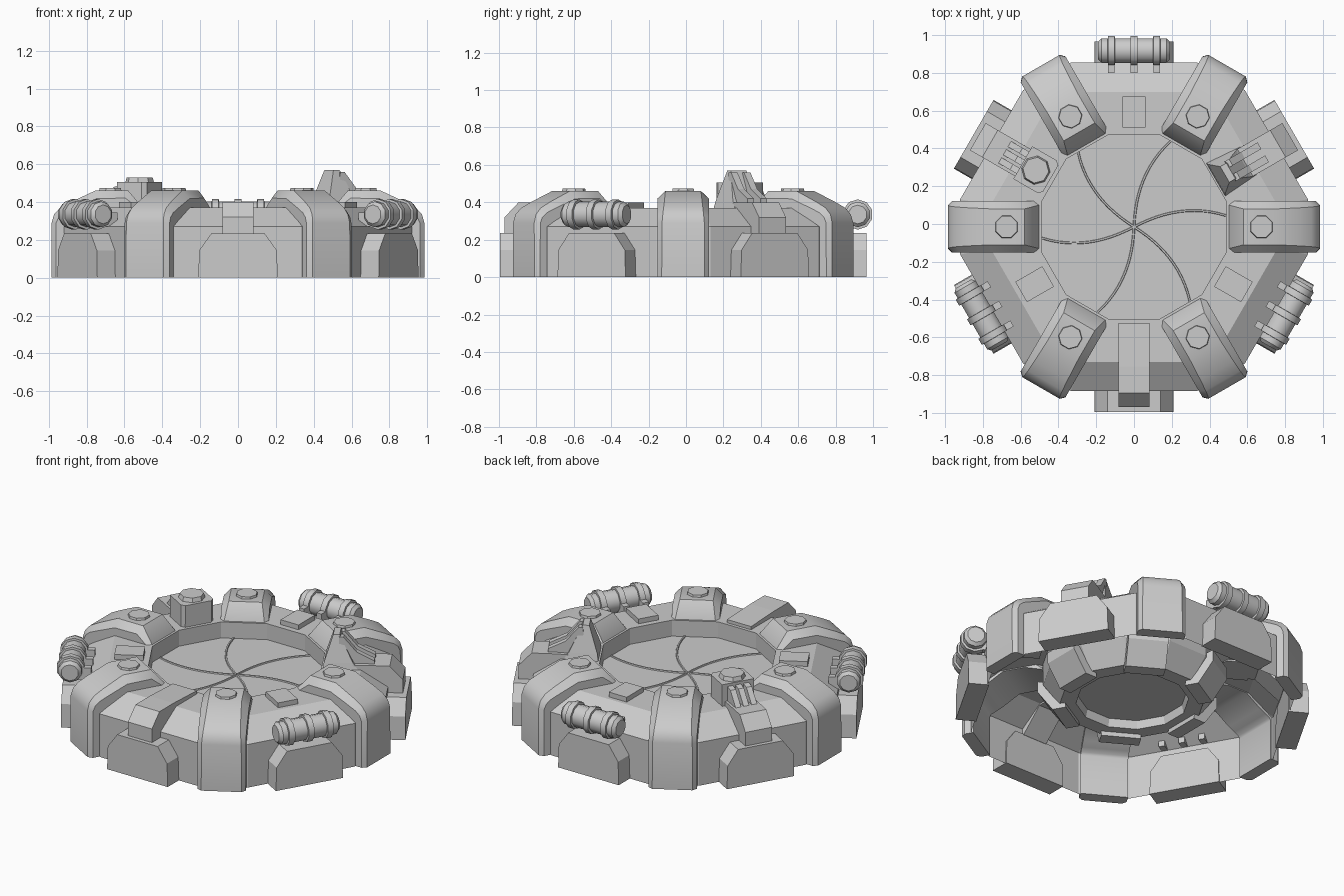
import bpy, bmesh, math
from mathutils import Matrix, Vector

if "Cube" in bpy.data.objects:
    bpy.data.objects.remove(bpy.data.objects["Cube"])

CY = -0.015  # ring centre offset
grey = bpy.data.materials.new("plain grey")
grey.diffuse_color = (0.6, 0.6, 0.6, 1)
grey.use_nodes = True
grey.node_tree.nodes["Principled BSDF"].inputs["Base Color"].default_value = grey.diffuse_color


def finish(name, bm, angle=0.0, smooth=False, closed=True):
    """Turn a bmesh (radial direction = +x) into an object rotated about the ring centre."""
    if closed:
        bmesh.ops.recalc_face_normals(bm, faces=bm.faces)
    me = bpy.data.meshes.new(name)
    bm.to_mesh(me)
    bm.free()
    me.materials.append(grey)
    ob = bpy.data.objects.new(name, me)
    bpy.context.collection.objects.link(ob)
    ob.matrix_world = Matrix.Translation((0, CY, 0)) @ Matrix.Rotation(math.radians(angle), 4, 'Z')
    if smooth:
        bpy.ops.object.select_all(action='DESELECT')
        ob.select_set(True)
        bpy.context.view_layer.objects.active = ob
        bpy.ops.object.shade_smooth_by_angle(angle=math.radians(37))
    return ob


def loft(bm, rings, caps=True):
    """Skin a list of equal-length loops."""
    vs = [[bm.verts.new(p) for p in r] for r in rings]
    n = len(vs[0])
    for a, b in zip(vs, vs[1:]):
        for i in range(n):
            j = (i + 1) % n
            bm.faces.new((a[i], a[j], b[j], b[i]))
    if caps:
        bm.faces.new(vs[0][::-1])
        bm.faces.new(vs[-1])
    return bm


def box(bm, x0, x1, y0, y1, z0, z1):
    return loft(bm, [[(x0, y0, z), (x1, y0, z), (x1, y1, z), (x0, y1, z)] for z in (z0, z1)])


def side_profile(bm, pts, half, offset=0.0):
    """Extrude a radius/height profile sideways."""
    return loft(bm, [[(r, offset + s * half, z) for r, z in pts] for s in (-1, 1)])


def disc(bm, x, y, z0, z1, rad, sides=8, top=1.0):
    def ring(z, r):
        return [(x + r * math.cos((i + .5) * math.tau / sides),
                 y + r * math.sin((i + .5) * math.tau / sides), z) for i in range(sides)]
    return loft(bm, [ring(z0, rad), ring(z1, rad * top)])


def cut_hex(apo, corner, z):
    """Hexagon of given apothem with its corners cut at the given radius."""
    half = (apo * 2 / math.sqrt(3) - corner) * math.sqrt(3)
    return [Matrix.Rotation(math.radians(60 * k), 3, 'Z') @ Vector((corner, s * half, z))
            for k in range(6) for s in (-1, 1)]


# Ring housing: outer wall, sloped shoulder, flat top, well wall (open below)
bm = loft(bmesh.new(), [cut_hex(0.87, 0.92, 0), cut_hex(0.87, 0.92, 0.27),
                        cut_hex(0.715, 0.76, 0.37), cut_hex(0.49, 0.49, 0.37),
                        cut_hex(0.49, 0.49, 0.27)], caps=False)
finish("ring_housing", bm, closed=False)

# Drum under the well: floor, tapering wall, recessed underside
bm = loft(bmesh.new(), [cut_hex(0.49, 0.49, 0.27), cut_hex(0.49, 0.49, 0.23),
                        cut_hex(0.40, 0.40, 0.10), cut_hex(0.31, 0.31, 0.10),
                        cut_hex(0.30, 0.30, 0.15)])
finish("well_drum", bm)

# Curved seams of the iris door
for k in range(6):
    bm = bmesh.new()
    rings = []
    for i in range(13):
        t = i / 12
        r = 0.005 + 0.485 * t
        a = math.radians(27 - 20 * t ** 1.3)
        c = Vector((r * math.cos(a), r * math.sin(a), 0))
        side = Vector((-math.sin(a), math.cos(a), 0)) * 0.007
        rings.append([c - side + Vector((0, 0, .268)), c + side + Vector((0, 0, .268)),
                      c + side * .6 + Vector((0, 0, .277)), c - side * .6 + Vector((0, 0, .277))])
    finish("iris_seam", loft(bm, rings), 60 * k)

# Six curved posts: outer profile, seat on the housing, chamfer size along the way
prof = [Vector(p) for p in ((.985, 0), (.985, .29), (.972, .335), (.94, .37), (.88, .402),
                            (.755, .46), (.58, .46), (.495, .36))]
seat = ((.91, 0), (.91, .25), (.90, .265), (.87, .28), (.83, .30), (.73, .365), (.60, .365), (.49, .33))
cham = (.022, .024, .028, .032, .036, .042, .042, .02)
for k in range(6):
    bm = bmesh.new()
    rings = []
    for i, p in enumerate(prof):
        d = prof[min(i + 1, 7)] - prof[max(i - 1, 0)]
        n = Vector((1, 0)) if i < 2 else Vector((d.y, -d.x)).normalized()
        if i == 7:
            n = Vector((0, 1))
        a, b, w = p - n * cham[i], seat[i], .137 - cham[i]
        rings.append([(b[0], -.137, b[1]), (a.x, -.137, a.y), (p.x, -w, p.y),
                      (p.x, w, p.y), (a.x, .137, a.y), (b[0], .137, b[1])])
    finish("post", loft(bm, rings), 60 * k, smooth=True)
    bm = disc(bmesh.new(), .675, 0, .45, .473, .066, 8, .92)
    finish("post_cap", bm, 60 * k)
    # Block clasping the drum edge below each post
    bm = side_profile(bmesh.new(), [(.53, .27), (.53, .20), (.44, .07), (.36, .07), (.38, .22)], .115)
    finish("drum_block", bm, 60 * k)

# Base plates between the posts
for k in range(6):
    out = [(-.21, 0), (.21, 0), (.205, .145), (.14, .235), (-.14, .235), (-.205, .145)]
    bm = loft(bmesh.new(), [[(r, y, z) for y, z in out] for r in (.862, .98)])
    finish("base_plate", bm, 60 * k + 30)

# Barrels with collars, clamps and a small top panel
for ang in (90, 210, 330):
    bm = bmesh.new()
    steps = [(-.19, .05), (-.172, .068)]
    for c in (-.12, 0, .12):
        steps += [(c - .019, .068), (c - .018, .081), (c + .018, .081), (c + .019, .068)]
    steps += [(.172, .068), (.19, .05)]
    loft(bm, [[(.933 + r * math.cos((i + .5) * math.tau / 10), y,
                .335 + r * math.sin((i + .5) * math.tau / 10)) for i in range(10)] for y, r in steps])
    finish("barrel", bm, ang, smooth=True)
    bm = bmesh.new()
    for c in (-.12, 0, .12):
        box(bm, .815, .90, c - .018, c + .018, .27, .345)
    finish("barrel_clamp", bm, ang)
    finish("top_panel", box(bmesh.new(), .525, .69, -.062, .062, .36, .40), ang)

# Arms reaching over the rim onto the base plates
for ang in (30, 150, 270):
    bm = side_profile(bmesh.new(), [(.51, .36), (.51, .39), (.74, .40), (.88, .40), (.955, .32),
                                    (.955, .23), (.86, .23), (.72, .36)], .083)
    finish("rim_arm", bm, ang)

# Sensor box with round lid and ribs
bm = loft(bmesh.new(), [[(.51, -.08, z), (.53, -.10, z), (.68, -.10, z), (.68, .10, z),
                         (.53, .10, z), (.51, .08, z)] for z in (.36, .505)])
finish("sensor_box", bm, 150)
finish("sensor_lid", disc(bmesh.new(), .60, 0, .50, .53, .078, 8, .88), 150)
bm = bmesh.new()
for c in (-.05, 0, .05):
    side_profile(bm, [(.67, .39), (.67, .49), (.72, .48), (.79, .40)], .017, c)
finish("sensor_ribs", bm, 150)

# Tapered fin tower with two braces
bm = loft(bmesh.new(), [[(.50, -.10, .37), (.70, -.085, .37), (.70, .085, .37), (.50, .10, .37)],
                        [(.505, -.09, .41), (.67, -.08, .41), (.67, .08, .41), (.505, .09, .41)],
                        [(.555, -.048, .57), (.592, -.048, .57), (.592, .048, .57), (.555, .048, .57)]])
finish("fin_tower", bm, 30)
bm = bmesh.new()
for c in (-.04, .04):
    side_profile(bm, [(.58, .39), (.59, .56), (.615, .56), (.69, .47), (.79, .42), (.79, .39)], .02, c)
finish("fin_braces", bm, 30)
